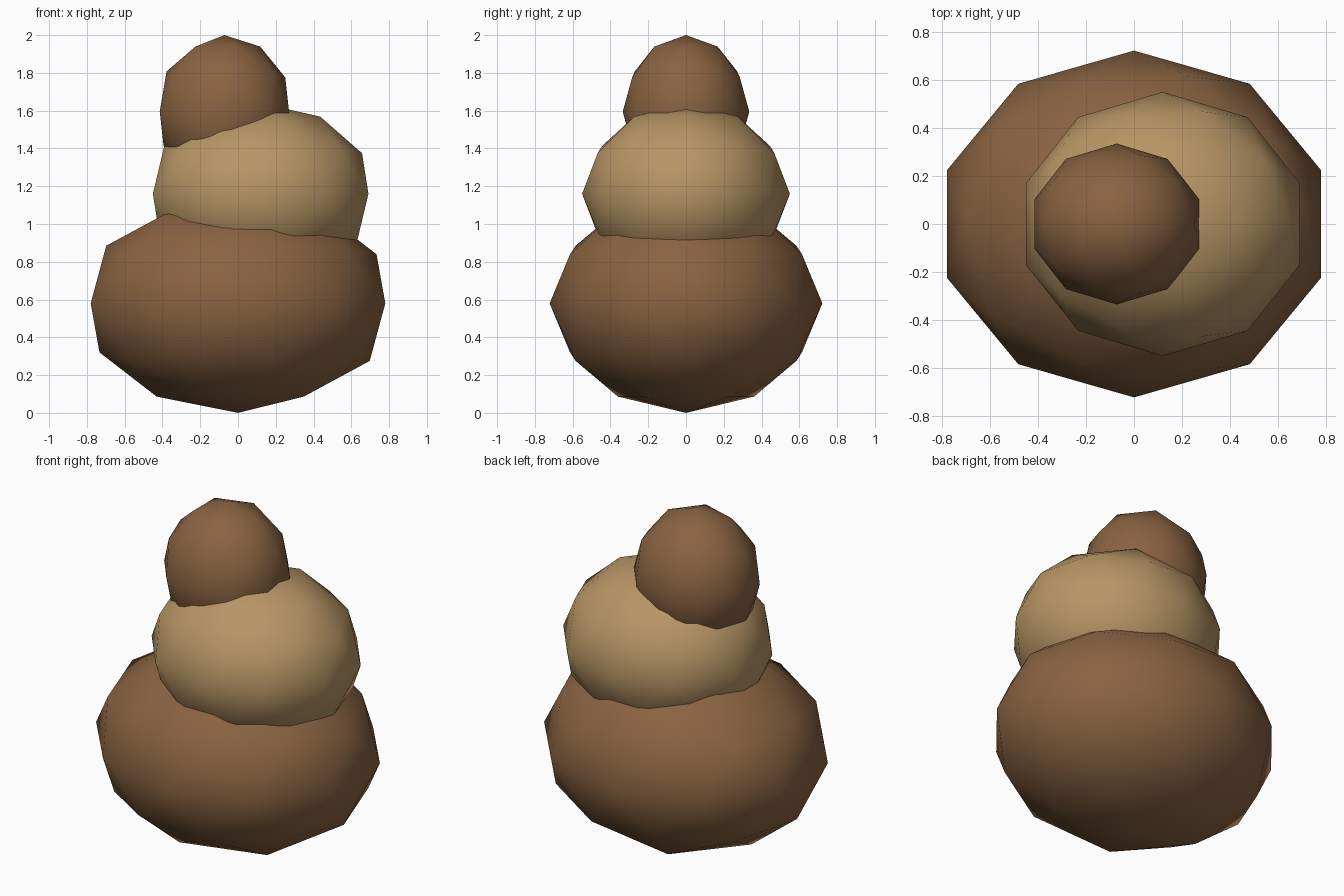
import bpy

if "Cube" in bpy.data.objects:
    bpy.data.objects.remove(bpy.data.objects["Cube"])


def material(name, color):
    m = bpy.data.materials.new(name)
    m.diffuse_color = (*color, 1.0)
    m.use_nodes = True
    m.node_tree.nodes["Principled BSDF"].inputs["Base Color"].default_value = m.diffuse_color
    return m


def boulder(name, center, radii, mat):
    """Smooth low-poly ellipsoid made from an icosphere."""
    bpy.ops.mesh.primitive_ico_sphere_add(subdivisions=2, radius=1, location=center)
    ob = bpy.context.object
    ob.name = name
    ob.scale = radii
    bpy.ops.object.transform_apply(location=False, rotation=False, scale=True)
    bpy.ops.object.shade_smooth()
    ob.data.materials.append(mat)
    return ob


brown = material("dark_brown", (0.25, 0.125, 0.054))
tan = material("light_tan", (0.473, 0.301, 0.13))

# Three stacked, slightly offset lumps
boulder("bottom_lump", (0, 0, 0.58), (0.82, 0.722, 0.58), brown)
boulder("middle_lump", (0.12, 0, 1.16), (0.60, 0.55, 0.48), tan)
boulder("top_lump", (-0.072, 0, 1.595), (0.36, 0.335, 0.405), brown)
